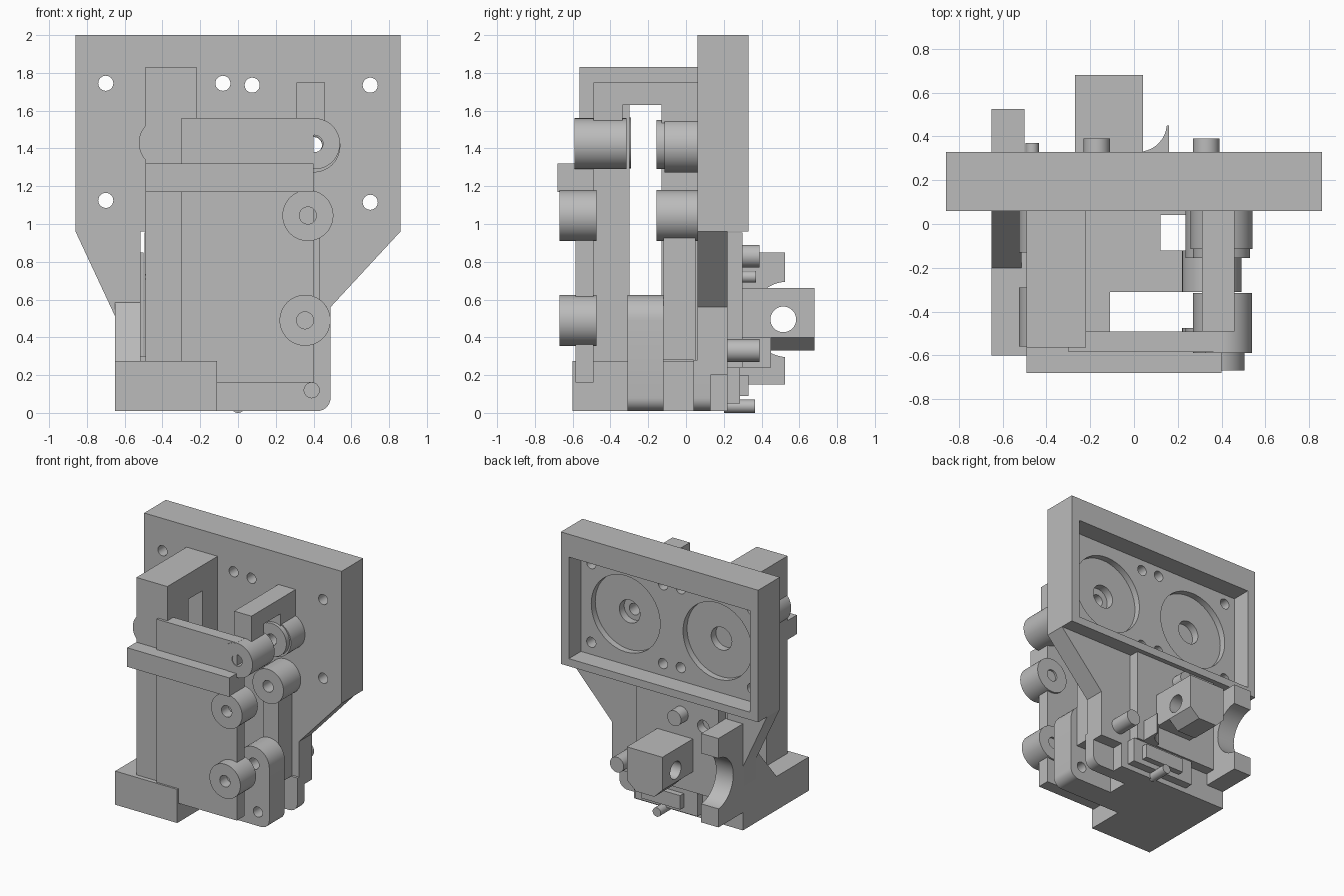
import bpy, bmesh
from math import cos, sin, pi, radians

if "Cube" in bpy.data.objects:
    bpy.data.objects.remove(bpy.data.objects["Cube"])

grey = bpy.data.materials.new("machined grey")
grey.use_nodes = True
grey.diffuse_color = (0.5, 0.5, 0.5, 1)
grey.node_tree.nodes["Principled BSDF"].inputs["Base Color"].default_value = (0.5, 0.5, 0.5, 1)


def prism(name, pts, axis, lo, hi):
    """Extrude a profile along one axis; the points use the other two axes in order."""
    def place(p, d):
        co = list(p)
        co.insert("xyz".index(axis), d)
        return co
    bm = bmesh.new()
    face = bm.faces.new([bm.verts.new(place(p, lo)) for p in pts])
    new = bmesh.ops.extrude_face_region(bm, geom=[face])["geom"]
    for v in new:
        if isinstance(v, bmesh.types.BMVert):
            v.co["xyz".index(axis)] = hi
    bmesh.ops.recalc_face_normals(bm, faces=bm.faces)
    mesh = bpy.data.meshes.new(name)
    bm.to_mesh(mesh)
    bm.free()
    mesh.materials.append(grey)
    ob = bpy.data.objects.new(name, mesh)
    bpy.context.collection.objects.link(ob)
    return ob


def box(name, x0, x1, y0, y1, z0, z1):
    return prism(name, [(x0, z0), (x1, z0), (x1, z1), (x0, z1)], "y", y0, y1)


def arc(cx, cz, r, a0, a1, n=8):
    steps = [radians(a0 + (a1 - a0) * i / n) for i in range(n + 1)]
    return [(cx + r * cos(a), cz + r * sin(a)) for a in steps]


def rod(name, cx, cz, r, lo, hi, axis="y", n=48):
    return prism(name, arc(cx, cz, r, 0, 360 - 360 / n, n - 1), axis, lo, hi)


def cut(ob, cutters):
    """Subtract the cutters, keep the result as plain mesh and drop the cutters."""
    for c in cutters:
        m = ob.modifiers.new("cut", "BOOLEAN")
        m.operation, m.solver, m.object = "DIFFERENCE", "EXACT", c
    deps = bpy.context.evaluated_depsgraph_get()
    mesh = bpy.data.meshes.new_from_object(ob.evaluated_get(deps))
    ob.modifiers.clear()
    ob.data = mesh
    for c in cutters:
        bpy.data.objects.remove(c)
    return ob


def roller(name, cx, cz, r, lo, hi, bore=0.045):
    return cut(rod(name, cx, cz, r, lo, hi), [rod("bore", cx, cz, bore, lo - 0.1, hi + 0.1)])


# Main plate with rear pocket, bearing seats and screw holes
plate = prism("main_plate", [(-0.86, 0.96), (0.86, 0.96), (0.86, 2), (-0.86, 2)], "y", 0.06, 0.33)
cutters = [box("pocket", -0.79, 0.79, 0.18, 0.5, 1.02, 1.82)]
for side in (-1, 1):
    cutters.append(rod("seat", side * 0.4, 1.42, 0.3, 0.13, 0.3))
    cutters.append(rod("shaft_hole", side * 0.4, 1.42, 0.09, -0.1, 0.4))
for x, drop in ((-0.7, 0), (-0.08, 0), (0.075, 0.01), (0.7, 0.01)):
    for z in (1.745, 1.125):
        cutters.append(rod("screw_hole", x, z - drop, 0.04, -0.1, 0.4, n=24))
cut(plate, cutters)

# Tapered lower plate
lower = prism("lower_plate", [(-0.86, 0.96), (-0.65, 0.51), (-0.65, 0.01), (0.3, 0.01),
                              (0.3, 0.2), (0.49, 0.2), (0.49, 0.56), (0.86, 0.96)], "y", 0.06, 0.22)
cut(lower, [box("slot", -0.515, -0.3, -0.1, 0.4, 0.3, 0.97)])
corner = arc(0.42, 0.08, 0.07, -90, 0)
prism("rear_flange", [(-0.11, 0.01)] + corner + [(0.49, 0.28), (-0.11, 0.28)], "y", 0.04, 0.13)

# Base, its filler and the side gusset
box("base_block", -0.65, -0.11, -0.6, 0.22, 0.01, 0.275)
box("base_filler", -0.12, 0.12, -0.3, 0.06, 0.01, 0.275)
prism("gusset", [(0.06, 0.585), (-0.2, 0.275), (0.06, 0.275)], "x", -0.65, -0.515)

# Rounded link carrying the lower roller
link = prism("link_flange", [(-0.11, 0.01)] + corner + [(0.49, 0.49)] + arc(0.355, 0.49, 0.135, 0, 180, 16)
             + [(0.22, 0.275), (-0.11, 0.275)], "y", -0.31, -0.12)
cut(link, [rod("link_bore", 0.355, 0.49, 0.045, -0.5, 0.1),
           rod("link_bore", 0.39, 0.12, 0.04, -0.5, 0.1)])

# Large left frame and small right hook, both bridging to the plate
prism("left_frame", [(-0.565, 0.27), (-0.3, 0.27), (-0.3, 1.63), (-0.13, 1.63), (-0.13, 0.27),
                     (0.07, 0.27), (0.07, 1.83), (-0.565, 1.83)], "x", -0.49, -0.22)
prism("right_hook", [(-0.49, 1.5), (-0.335, 1.5), (-0.335, 1.63), (-0.13, 1.63), (-0.13, 1.5),
                     (0.07, 1.5), (0.07, 1.75), (-0.49, 1.75)], "x", 0.31, 0.46)
box("rear_upright", 0.3, 0.435, -0.12, 0.05, 0.28, 1.0)

# Front panel and ledge bar
box("front_panel", -0.3, 0.4, -0.585, -0.49, 0.16, 1.56)
box("ledge_bar", -0.49, 0.4, -0.68, -0.5, 1.17, 1.32)

# Rollers
for label, x, z, r, lo, hi in (
        ("upper_front", 0.405, 1.425, 0.135, -0.59, -0.315),
        ("upper_rear", 0.4, 1.415, 0.142, -0.115, 0.07),
        ("upper_rear_lip", 0.4, 1.42, 0.13, -0.155, -0.115),
        ("middle_front", 0.37, 1.045, 0.135, -0.67, -0.475),
        ("middle_rear", 0.37, 1.045, 0.135, -0.155, 0.07),
        ("lower_front", 0.355, 0.49, 0.135, -0.67, -0.475),
        ("left_front", -0.39, 1.43, 0.135, -0.56, -0.29),
        ("left_rear", -0.39, 1.43, 0.135, -0.13, 0.07)):
    roller(label + "_roller", x, z, r, lo, hi)

# Rear cover plate
cover = box("rear_cover", -0.495, 0.22, 0.21, 0.3, 0.24, 0.955)
cut(cover, [rod("cover_bore", -0.36, 0.78, 0.05, 0.23, 0.5)])

# Drilled drive block with tapered foot
block = box("drive_block", -0.27, 0.04, 0.29, 0.68, 0.4, 0.66)
cut(block, [rod("cross_bore", 0.515, 0.495, 0.068, -0.5, 0.3, "x")])
prism("drive_block_foot", [(-0.27, 0.4), (-0.2, 0.33), (-0.04, 0.33), (0.04, 0.4)], "y", 0.44, 0.68)

# Side block with a round bite
cradle = box("cradle_block", -0.65, -0.5, 0.21, 0.525, 0.15, 0.85)
cut(cradle, [rod("bite", 0.54, 0.495, 0.2, -0.8, -0.3, "x")])

# Curved fin beside the drive block
prism("curved_fin", [(0.04, 0.29)] + arc(0.02, 0.46, 0.13, -80, -5) + [(0.16, 0.45), (0.16, 0.29)],
      "z", 0.24, 0.4)

# Pins and small rear pieces
rod("upper_pin", -0.17, 0.83, 0.06, 0.2, 0.39)
rod("lower_pin", 0.33, 0.33, 0.06, 0.13, 0.39)
rod("bottom_pin", 0, 0.035, 0.035, 0.2, 0.365)
rod("small_pin", -0.465, 0.72, 0.03, 0.2, 0.37)
box("lower_clip", -0.3, 0.24, 0.2, 0.285, 0.05, 0.24)
box("clip_pad", -0.18, 0.16, 0.28, 0.33, 0.09, 0.2)

# Smooth the round walls and keep the edges crisp
bpy.ops.object.select_all(action="DESELECT")
for ob in bpy.context.collection.objects:
    if ob.type == "MESH":
        ob.select_set(True)
        bpy.context.view_layer.objects.active = ob
bpy.ops.object.shade_smooth_by_angle(angle=radians(30))
